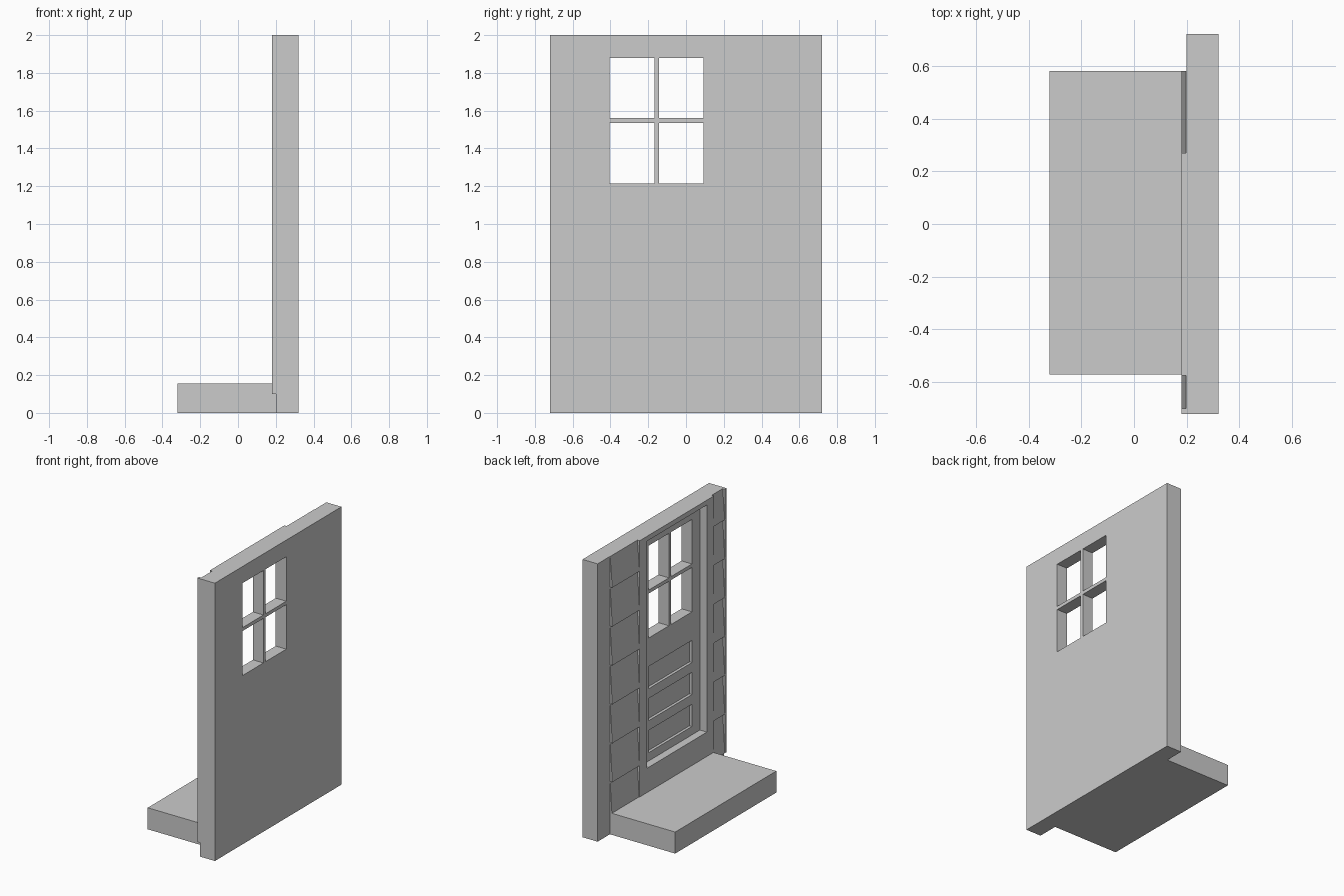
import bpy

cube = bpy.data.objects.get("Cube")
if cube:
    bpy.data.objects.remove(cube, do_unlink=True)

grey = bpy.data.materials.new("light_grey")
grey.use_nodes = True
colour = (0.6, 0.6, 0.6, 1)
grey.diffuse_color = colour
for node in grey.node_tree.nodes:
    if node.type == "BSDF_PRINCIPLED":
        node.inputs["Base Color"].default_value = colour


def prisms(name, parts):
    """Each part is an x-z outline swept from y0 to y1."""
    verts, faces = [], []
    for outline, y0, y1 in parts:
        n, b = len(outline), len(verts)
        verts += [(x, y, z) for y in (y0, y1) for x, z in outline]
        faces += [[b + i for i in range(n)], [b + n + i for i in reversed(range(n))]]
        for i in range(n):
            j = (i + 1) % n
            faces.append([b + j, b + i, b + n + i, b + n + j])
    mesh = bpy.data.meshes.new(name)
    mesh.from_pydata(verts, [], faces)
    mesh.materials.append(grey)
    obj = bpy.data.objects.new(name, mesh)
    bpy.context.scene.collection.objects.link(obj)
    return obj


def block(x0, x1, y0, y1, z0, z1):
    # Counter-clockwise seen from -y
    return [(x0, z0), (x1, z0), (x1, z1), (x0, z1)], y0, y1


def cut(obj, cutters):
    for cutter in cutters:
        mod = obj.modifiers.new("cut", "BOOLEAN")
        mod.operation, mod.solver, mod.object = "DIFFERENCE", "EXACT", cutter
    graph = bpy.context.evaluated_depsgraph_get()
    result = bpy.data.meshes.new_from_object(obj.evaluated_get(graph))
    obj.modifiers.clear()
    obj.data = result


FACE, WALL, DOOR, BACK = 0.18, 0.2, 0.236, 0.32

# Main slab and the raised surround of the door
wall = prisms("wall", [block(WALL, BACK, -0.72, 0.72, 0, 2)])
surround = prisms("door_surround", [block(FACE, WALL, -0.575, 0.27, 0.1, 2)])

# Recessed doorway, window panes and door panels
doorway = prisms("doorway_cutter", [block(0.1, DOOR, -0.495, 0.187, 0.33, 1.965)])
panes = prisms("pane_cutter", [
    block(0.1, 0.4, y0, y1, z0, z0 + 0.32)
    for y0, y1 in ((-0.405, -0.168), (-0.143, 0.092))
    for z0 in (1.215, 1.56)])
panels = prisms("panel_cutter", [
    block(0.1, DOOR + 0.02, -0.405, 0.092, 0.39 + 0.23 * i, 0.55 + 0.23 * i)
    for i in range(3)])
cut(wall, [doorway, panes, panels])
cut(surround, [doorway])
for helper in (doorway, panes, panels):
    bpy.data.objects.remove(helper, do_unlink=True)

# Corner board and doorstep
prisms("corner_board", [block(FACE, WALL, -0.72, -0.70, 0.1, 2)])
prisms("doorstep", [block(-0.32, WALL, -0.57, 0.58, 0, 0.155)])

# Tapered boards on both sides of the door, thick at the lower edge
for name, y0, y1 in (("rear_siding", 0.27, 0.58), ("front_siding", -0.70, -0.575)):
    boards = []
    for i in range(7):
        low = 0.1 + 0.28 * i
        high = min(low + 0.28, 2)
        boards.append(([(FACE + 0.001, low), (WALL, low), (WALL, high),
                        (WALL - 0.002, high)], y0, y1))
    prisms(name, boards)
